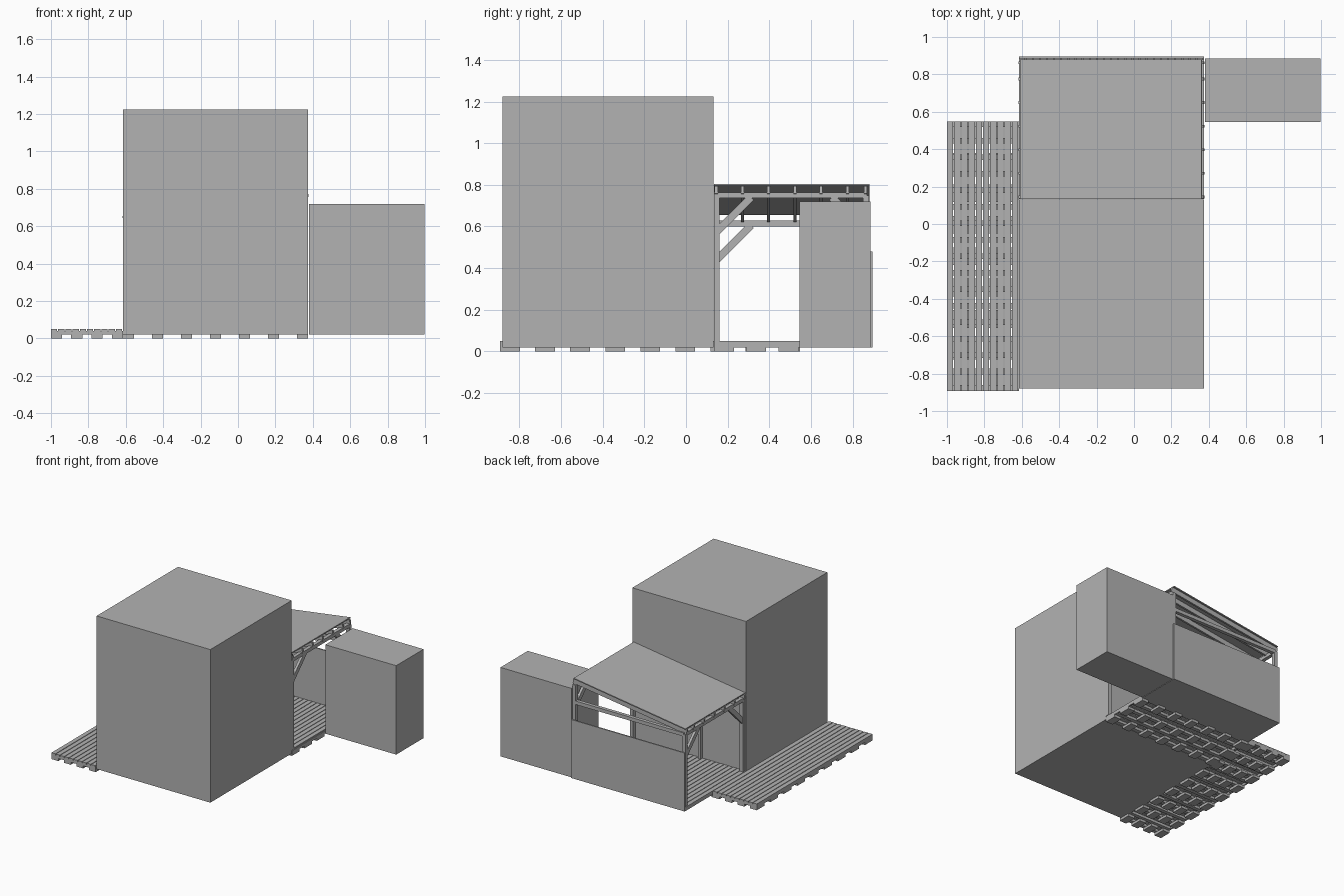
import bpy, bmesh
from mathutils import Vector, Matrix

cube = bpy.data.objects.get("Cube")
if cube:
    bpy.data.objects.remove(cube)

grey = bpy.data.materials.new("plain_grey")
grey.use_nodes = True
COLOUR = (0.45, 0.45, 0.45, 1)
grey.diffuse_color = COLOUR
grey.node_tree.nodes["Principled BSDF"].inputs["Base Color"].default_value = COLOUR


def add_box(bm, x, y, z):
    """Axis-aligned box from three (low, high) ranges."""
    size = [r[1] - r[0] for r in (x, y, z)]
    mid = Vector([(r[0] + r[1]) / 2 for r in (x, y, z)])
    bmesh.ops.create_cube(bm, size=1, matrix=Matrix.Translation(mid) @ Matrix.Diagonal((*size, 1)))


def add_beam(bm, a, b, wide, tall):
    """Rectangular timber between two points."""
    a, b = Vector(a), Vector(b)
    d = b - a
    rot = d.to_track_quat('X', 'Z').to_matrix().to_4x4()
    bmesh.ops.create_cube(bm, size=1, matrix=Matrix.Translation((a + b) / 2) @ rot
                          @ Matrix.Diagonal((d.length, wide, tall, 1)))


def finish(name, bm):
    mesh = bpy.data.meshes.new(name)
    bm.to_mesh(mesh)
    bm.free()
    mesh.materials.append(grey)
    obj = bpy.data.objects.new(name, mesh)
    bpy.context.collection.objects.link(obj)


def box(name, x, y, z):
    bm = bmesh.new()
    add_box(bm, x, y, z)
    finish(name, bm)


L, R = -0.615, 0.375          # main width
FRONT, BACK = 0.135, 0.885    # terrace depth
BASE, DECK = 0.02, 0.05

# Solid volumes
box("main_building", (L, R), (-0.88, 0.132), (BASE, 1.225))
box("side_shed", (R + 0.004, 0.996), (0.545, BACK), (BASE, 0.72))
box("back_wall", (L, R), (BACK, 0.895), (BASE, 0.48))
box("terrace_slab", (L, R), (0.545, BACK), (BASE, 0.04))


def planks(name, x, y, step=0.0375, gap=0.005):
    bm = bmesh.new()
    count = round((x[1] - x[0]) / step)
    step = (x[1] - x[0]) / count
    for i in range(count):
        left = x[0] + i * step
        add_box(bm, (left, left + step - gap), y, (0.04, DECK))
    finish(name, bm)


def joists(name, x, y, count, width=0.03):
    bm = bmesh.new()
    for i in range(count):
        low = y[0] + i * (y[1] - y[0] - width) / (count - 1)
        add_box(bm, x, (low, low + width), (BASE, 0.04))
    for edge in (x[0], x[1] - 0.01):
        add_box(bm, (edge, edge + 0.01), y, (BASE, 0.04))
    finish(name, bm)


def feet(name, x, y, nx, ny, wx, wy):
    bm = bmesh.new()
    for i in range(nx):
        for j in range(ny):
            px = x[0] + i * (x[1] - x[0] - wx) / (nx - 1)
            py = y[0] + j * (y[1] - y[0] - wy) / (ny - 1)
            add_box(bm, (px, px + wx), (py, py + wy), (0, BASE))
    finish(name, bm)


# Side deck and terrace deck
side_x, side_y = (-1, L), (-0.892, 0.548)
planks("side_deck_planks", side_x, side_y)
joists("side_deck_joists", side_x, side_y, 17)
feet("side_deck_feet", side_x, side_y, 4, 9, 0.06, 0.095)
planks("terrace_planks", (L, R), (FRONT, BACK))
joists("terrace_joists", (L, R), (FRONT, 0.545), 5)
feet("terrace_feet", (L, R), (FRONT, 0.54), 7, 3, 0.06, 0.095)

# Canopy timber frame
HIGH, LOW = 0.36, -0.595
Y0, Y1 = 0.148, 0.865
T = 0.028


def slope(x, drop=0.0):
    return 0.66 + (x - L) * 0.143 - drop


bm = bmesh.new()
for x, top in ((HIGH, 0.75), (LOW, 0.615)):
    for y in (Y0, Y1):
        add_box(bm, (x - T / 2, x + T / 2), (y - T / 2, y + T / 2), (DECK, top))
add_box(bm, (-0.24, -0.215), (FRONT, FRONT + 0.025), (DECK, 0.7))
finish("canopy_posts", bm)

bm = bmesh.new()
for x, z in ((HIGH, 0.75), (LOW, 0.615)):
    add_beam(bm, (x, FRONT, z), (x, 0.87, z), T, T)
for y in (Y0, Y1):
    add_beam(bm, (LOW, y, 0.613), (HIGH, y, 0.613), T, T)
finish("canopy_beams", bm)

# Diagonal braces at each post, along the long beams
bm = bmesh.new()
for x, z in ((HIGH, 0.74), (LOW, 0.605)):
    for y, s in ((Y0, 1), (Y1, -1)):
        add_beam(bm, (x, y, z - 0.165), (x, y + s * 0.165, z), 0.02, 0.036)
finish("canopy_braces", bm)

# Sloping rafters and roof sheet
bm = bmesh.new()
for i in range(7):
    y = min(0.145 + i * 0.126, 0.862)
    add_beam(bm, (L, y, slope(L, 0.025)), (R, y, slope(R, 0.025)), 0.015, 0.038)
finish("canopy_rafters", bm)

bm = bmesh.new()
mid = (FRONT + 0.88) / 2
add_beam(bm, (L + 0.005, mid, slope(L)), (0.362, mid, slope(0.362)), 0.88 - FRONT, 0.008)
finish("canopy_roof", bm)
